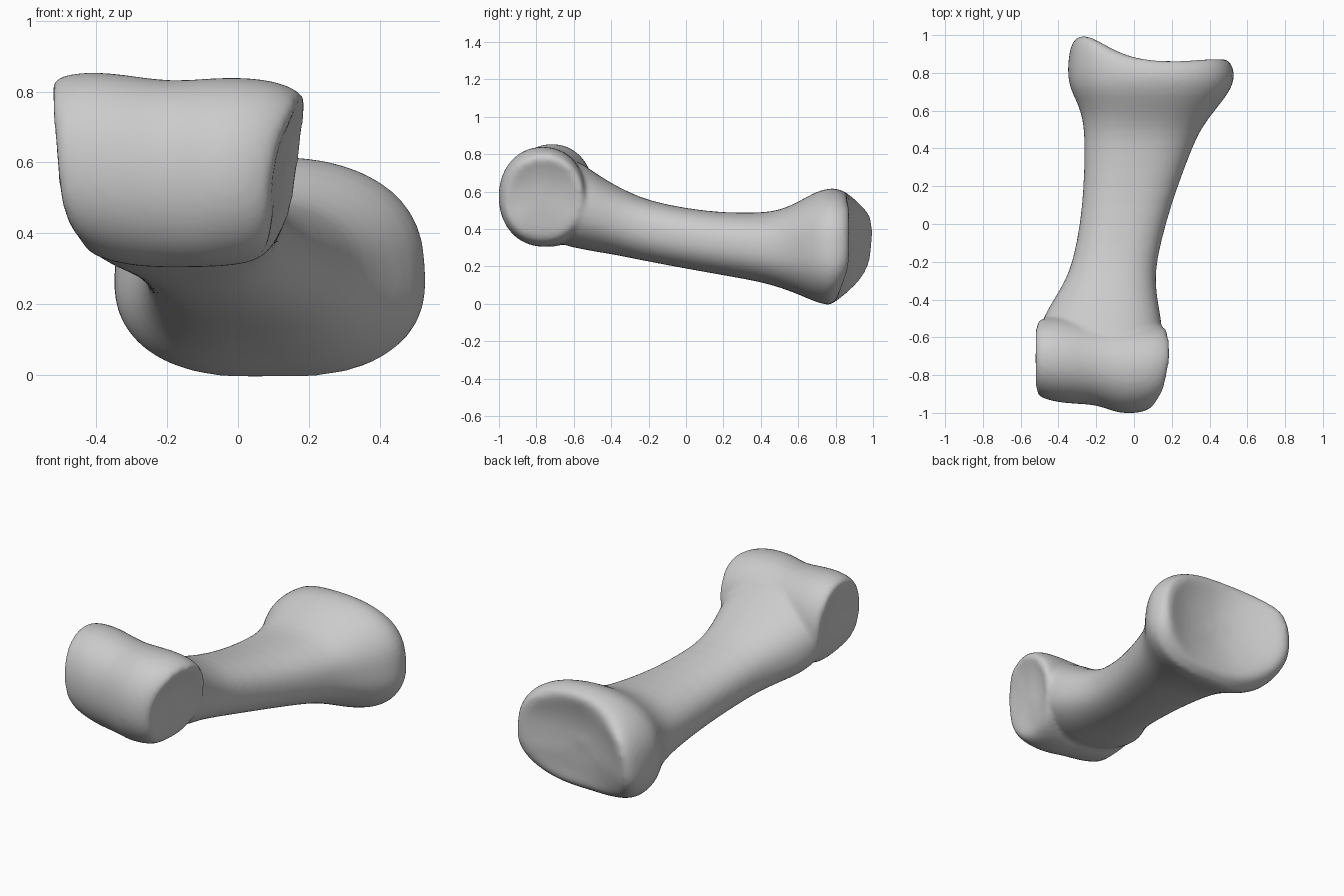
import bpy
import math
from mathutils import Vector

cube = bpy.data.objects.get("Cube")
if cube:
    bpy.data.objects.remove(cube, do_unlink=True)

SIDES = 32
verts, faces = [], []


def ramp(t, points):
    """Piecewise linear curve through (t, value) points."""
    for (a, va), (b, vb) in zip(points, points[1:]):
        if t <= b:
            return va + (vb - va) * max(0, (t - a) / (b - a))
    return points[-1][1]


def oval(power):
    """Unit superellipse as (horizontal, vertical) pairs."""
    for i in range(SIDES):
        a = math.tau * i / SIDES
        c, s = math.cos(a), math.sin(a)
        yield (math.copysign(abs(c) ** (2 / power), c),
               math.copysign(abs(s) ** (2 / power), s))


def loft(rings):
    """Skin a row of rings and close both ends."""
    start = len(verts)
    for ring in rings:
        verts.extend(ring)
    for r in range(len(rings) - 1):
        for i in range(SIDES):
            a, b = start + r * SIDES, start + (r + 1) * SIDES
            j = (i + 1) % SIDES
            faces.append((a + i, a + j, b + j, b + i))
    for r, step in ((0, -1), (len(rings) - 1, 1)):
        verts.append(sum(rings[r], Vector()) / SIDES)
        for i in range(SIDES):
            pair = (start + r * SIDES + i, start + r * SIDES + (i + 1) % SIDES)
            faces.append(pair[::step] + (len(verts) - 1,))


# Shaft sections: y, left and right x, bottom and top z
SHAFT = [
    (-0.72, -0.46, 0.10, 0.325, 0.77), (-0.60, -0.50, 0.155, 0.30, 0.785),
    (-0.50, -0.488, 0.145, 0.28, 0.71), (-0.40, -0.425, 0.124, 0.265, 0.645),
    (-0.30, -0.365, 0.115, 0.245, 0.595), (-0.20, -0.325, 0.12, 0.225, 0.552),
    (0.00, -0.285, 0.167, 0.187, 0.51), (0.20, -0.267, 0.232, 0.152, 0.487),
    (0.40, -0.262, 0.307, 0.117, 0.487), (0.50, -0.265, 0.352, 0.088, 0.50),
    (0.60, -0.28, 0.425, 0.052, 0.545), (0.69, -0.325, 0.50, 0.01, 0.60),
    (0.765, -0.352, 0.532, -0.007, 0.621),
]


def section(y, x0, x1, z0, z1, size=1.0, lean=0.0):
    ring = []
    flare = ramp(y, [(0.2, 0), (0.75, 1)])
    cx, cz = (x0 + x1) / 2, (z0 + z1) / 2
    for c, s in oval(2.3):
        # Toward the base the lower corners are fuller than the upper ones
        corner = -0.03 * max(0, -c) * max(0, s) + 0.1 * abs(c) * max(0, -s)
        scale = size * (1 + flare * corner)
        x = cx + c * scale * (x1 - x0) / 2
        z = cz + s * scale * (z1 - z0) / 2
        crest = ramp(x, [(-0.34, 0.11), (-0.25, 0.14), (-0.15, 0.115),
                         (0.0, 0.055), (0.1, 0.025), (0.25, 0.012), (0.5, 0.005)])
        crest *= ramp(z, [(0.0, 0.1), (0.12, 0.65), (0.25, 0.95), (0.37, 1),
                          (0.47, 0.9), (0.56, 0.5), (0.62, 0.2)])
        low = ramp(z, [(0.0, -0.07), (0.2, 0), (0.5, 0), (0.62, -0.02)])
        ring.append(Vector((x, y + lean * (crest + low), z)))
    return ring


shaft = [section(*s) for s in SHAFT]
# Rounded rim, then the shallow joint socket
for y, size, lean in [(0.815, 0.988, 0.7), (0.855, 0.945, 1), (0.87, 0.88, 1),
                      (0.863, 0.8, 1), (0.84, 0.66, 0.93), (0.82, 0.45, 0.82),
                      (0.81, 0.2, 0.75)]:
    shaft.append(section(y, *SHAFT[-1][1:], size, lean))
loft(shaft)

# Knuckle sections across x: x, front and back y, bottom and top z
KNUCKLE = [
    (-0.50, -0.76, -0.67, 0.54, 0.64), (-0.507, -0.84, -0.59, 0.43, 0.74),
    (-0.53, -0.90, -0.52, 0.355, 0.82), (-0.508, -0.92, -0.50, 0.332, 0.846),
    (-0.42, -0.945, -0.485, 0.312, 0.859), (-0.32, -0.953, -0.495, 0.304, 0.85),
    (-0.19, -0.958, -0.52, 0.302, 0.828), (-0.08, -0.997, -0.53, 0.303, 0.84),
    (0.03, -1.005, -0.53, 0.305, 0.842), (0.12, -1.0, -0.53, 0.31, 0.83),
    (0.175, -0.985, -0.54, 0.32, 0.805), (0.197, -0.965, -0.56, 0.34, 0.78),
    (0.172, -0.93, -0.60, 0.39, 0.74), (0.15, -0.85, -0.67, 0.5, 0.66),
]
knuckle = []
for x, y0, y1, z0, z1 in KNUCKLE:
    ring = []
    for c, s in oval(2.1):
        y = (y0 + y1) / 2 + c * (y1 - y0) / 2
        z = (z0 + z1) / 2 + s * (z1 - z0) / 2
        # Narrower below and, on the right side, toward the front
        if x > -0.17:
            width = ramp(z, [(0.31, 0.6), (0.36, 0.75), (0.45, 0.88), (0.6, 0.95), (0.75, 1)])
            width *= ramp(y, [(-1.0, 0.74), (-0.88, 0.91), (-0.72, 1)])
        else:
            width = ramp(z, [(0.31, 0.62), (0.36, 0.74), (0.42, 0.87), (0.5, 0.94), (0.75, 1)])
        ring.append(Vector((-0.17 + (x + 0.17) * width, y, z)))
    knuckle.append(ring)
loft(knuckle)

# Fuse shaft and knuckle into one smooth bone
mesh = bpy.data.meshes.new("finger_bone")
mesh.from_pydata(verts, [], faces)
bone = bpy.data.objects.new("finger_bone", mesh)
bpy.context.collection.objects.link(bone)

mat = bpy.data.materials.new("bone_grey")
mat.use_nodes = True
colour = (0.6, 0.6, 0.6, 1)
mat.diffuse_color = colour
mat.node_tree.nodes["Principled BSDF"].inputs["Base Color"].default_value = colour
mesh.materials.append(mat)

subsurf = bone.modifiers.new("rounding", 'SUBSURF')
subsurf.levels = subsurf.render_levels = 1
fuse = bone.modifiers.new("fuse", 'REMESH')
fuse.mode = 'VOXEL'
fuse.voxel_size = 0.014
fuse.use_smooth_shade = True
soften = bone.modifiers.new("soften", 'SMOOTH')
soften.factor = 0.5
soften.iterations = 6

bpy.context.view_layer.objects.active = bone
bone.select_set(True)
bpy.ops.object.shade_smooth()
